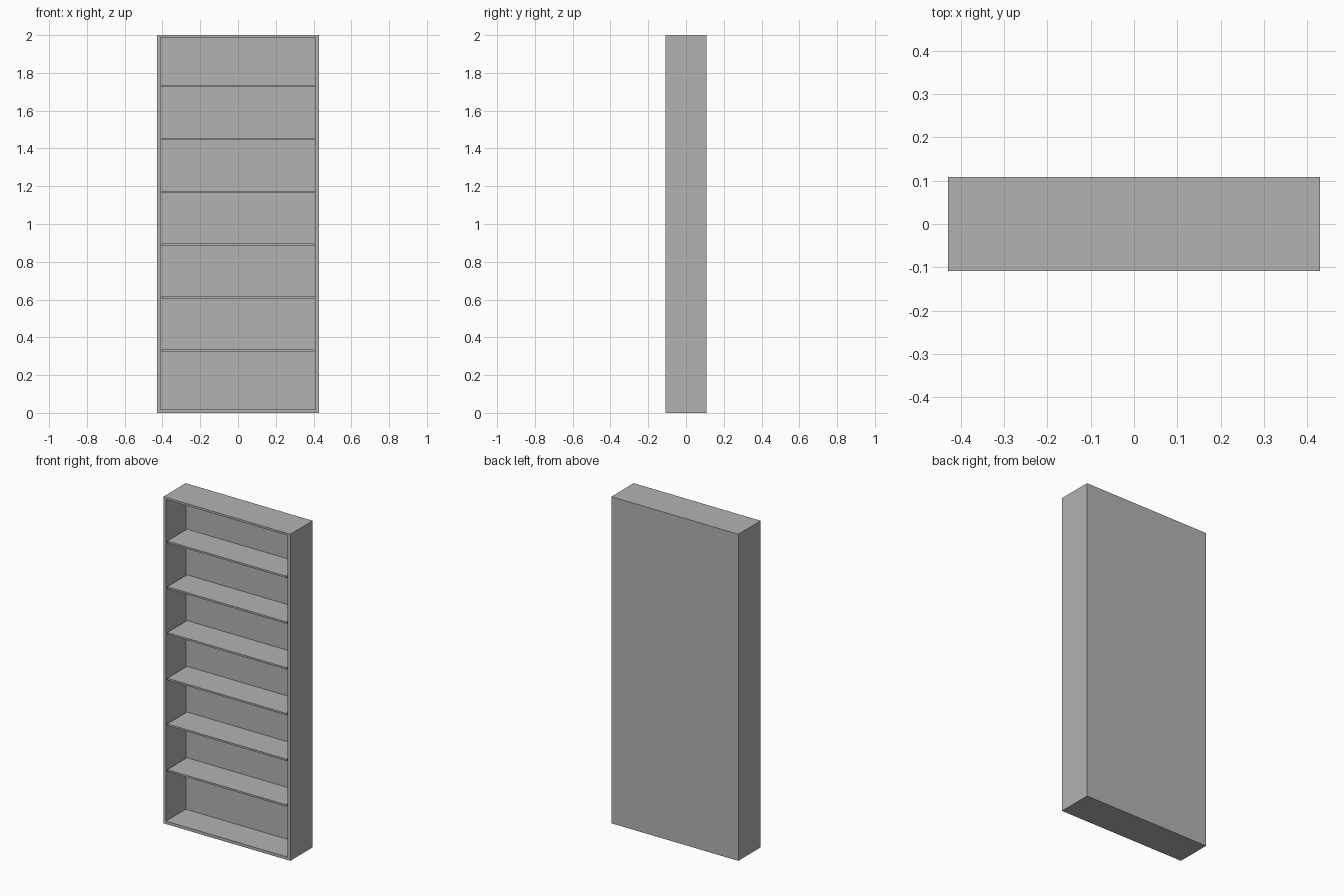
import bpy
import bmesh

if "Cube" in bpy.data.objects:
    bpy.data.objects.remove(bpy.data.objects["Cube"], do_unlink=True)

# Overall size and panel thicknesses
WIDTH, DEPTH, HEIGHT = 0.86, 0.216, 2.0
SIDE, BACK = 0.026, 0.025
FLOOR_Z, CEILING_Z = 0.018, 1.987
SHELF_COUNT, SHELF_THICK = 6, 0.011
FIRST_SHELF, SHELF_STEP = 0.33, 0.28

# Single grey finish
grey = bpy.data.materials.new("plain_grey")
grey.use_nodes = True
colour = (0.45, 0.45, 0.45, 1.0)
grey.diffuse_color = colour
grey.node_tree.nodes["Principled BSDF"].inputs["Base Color"].default_value = colour


def box_mesh(size, centre):
    """Return a bmesh box of the given size and centre."""
    bm = bmesh.new()
    bmesh.ops.create_cube(bm, size=1.0)
    bmesh.ops.scale(bm, vec=size, verts=bm.verts)
    bmesh.ops.translate(bm, vec=centre, verts=bm.verts)
    return bm


def add_object(name, bm):
    bmesh.ops.recalc_face_normals(bm, faces=bm.faces)
    mesh = bpy.data.meshes.new(name)
    bm.to_mesh(mesh)
    bm.free()
    mesh.materials.append(grey)
    obj = bpy.data.objects.new(name, mesh)
    bpy.context.collection.objects.link(obj)
    return obj


# Cabinet: solid block with the front inset and pushed in to the back panel
bm = box_mesh((WIDTH, DEPTH, HEIGHT), (0, 0, HEIGHT / 2))
bm.normal_update()
front = min(bm.faces, key=lambda f: f.calc_center_median().y)
bmesh.ops.inset_individual(bm, faces=[front], thickness=SIDE)
for v in front.verts:
    v.co.z = CEILING_Z if v.co.z > HEIGHT / 2 else FLOOR_Z
walls = bmesh.ops.extrude_discrete_faces(bm, faces=[front])
recess = walls["faces"][0]
bmesh.ops.translate(bm, vec=(0, DEPTH - BACK, 0), verts=recess.verts)
add_object("cabinet", bm)

# Shelves: evenly spaced boards spanning the opening, flush with the front
inner_width = WIDTH - 2 * SIDE
inner_depth = DEPTH - BACK
for i in range(SHELF_COUNT):
    z = FIRST_SHELF + i * SHELF_STEP
    board = box_mesh((inner_width, inner_depth, SHELF_THICK), (0, -BACK / 2, z))
    add_object(f"shelf_{i + 1}", board)
